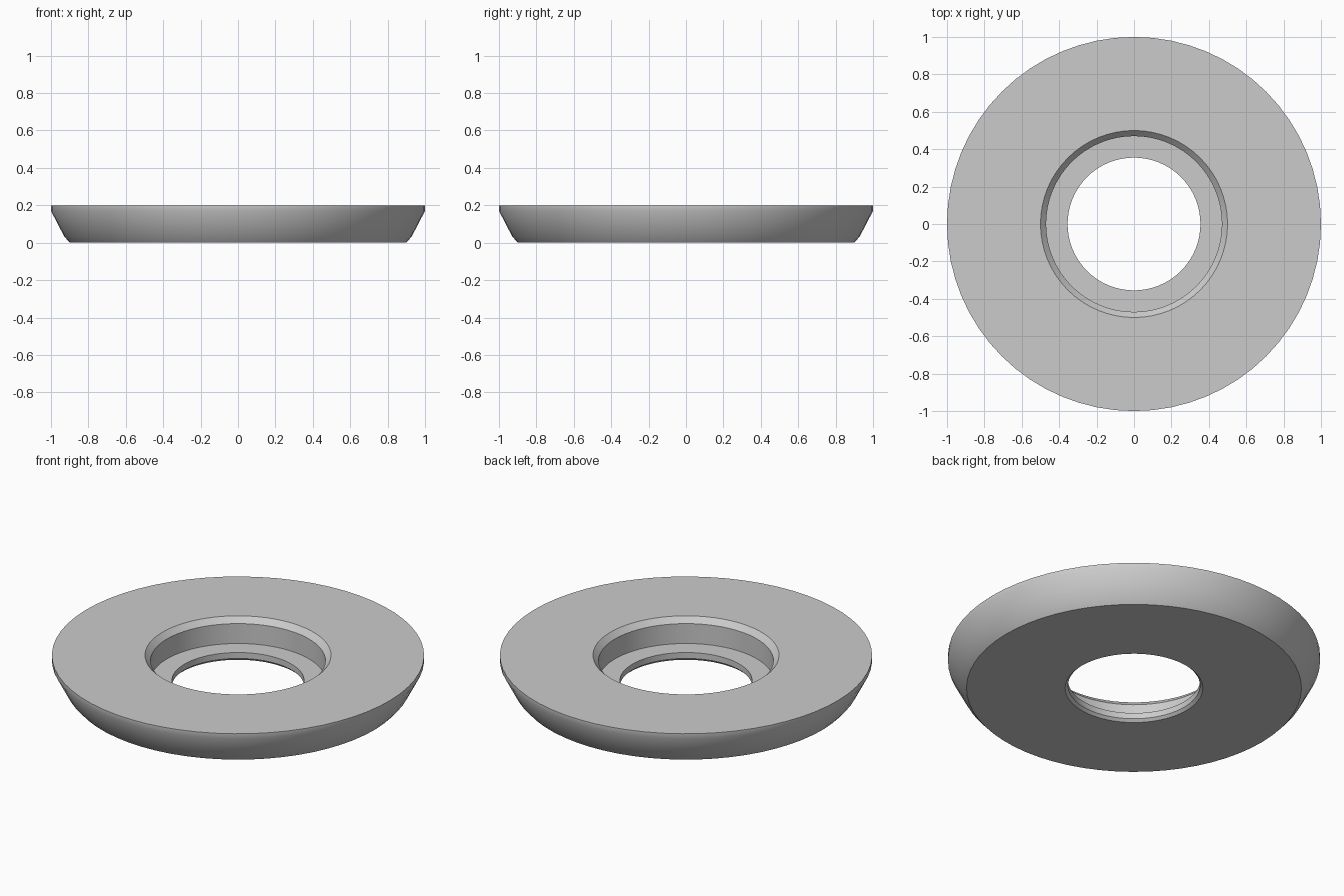
import bpy
import bmesh
from math import radians, cos, sin, tau

cube = bpy.data.objects.get("Cube")
if cube:
    bpy.data.objects.remove(cube, do_unlink=True)

SEGMENTS = 64

# Closed cross-section of the ring as (radius, height)
profile = [
    (0.50, 0.20),    # top face, inner rim
    (1.00, 0.20),    # top face, outer rim
    (1.00, 0.17),    # short upright band
    (0.93, 0.035),   # tapered side
    (0.90, 0.00),    # bottom face, outer rim
    (0.37, 0.00),    # bottom face, inner rim
    (0.355, 0.015),  # chamfer under the hole
    (0.355, 0.05),   # hole wall
    (0.47, 0.05),    # recessed ledge
    (0.47, 0.168),   # recess wall, then chamfer to the top
]

# Grey metal
metal = bpy.data.materials.new("grey metal")
metal.use_nodes = True
grey = (0.6, 0.6, 0.6, 1.0)
metal.diffuse_color = grey
metal.node_tree.nodes["Principled BSDF"].inputs["Base Color"].default_value = grey

# Turn the cross-section around z
bm = bmesh.new()
rings = []
for i in range(SEGMENTS):
    a = tau * i / SEGMENTS
    rings.append([bm.verts.new((r * cos(a), r * sin(a), z)) for r, z in profile])
for i, ring in enumerate(rings):
    following = rings[(i + 1) % SEGMENTS]
    for j in range(len(profile)):
        k = (j + 1) % len(profile)
        bm.faces.new((ring[j], ring[k], following[k], following[j]))
bmesh.ops.recalc_face_normals(bm, faces=bm.faces)

mesh = bpy.data.meshes.new("washer_ring")
bm.to_mesh(mesh)
bm.free()
mesh.materials.append(metal)
washer = bpy.data.objects.new("washer_ring", mesh)
bpy.context.collection.objects.link(washer)

# Smooth around the ring, crisp at the rims
bpy.ops.object.select_all(action="DESELECT")
washer.select_set(True)
bpy.context.view_layer.objects.active = washer
bpy.ops.object.shade_smooth_by_angle(angle=radians(35))
